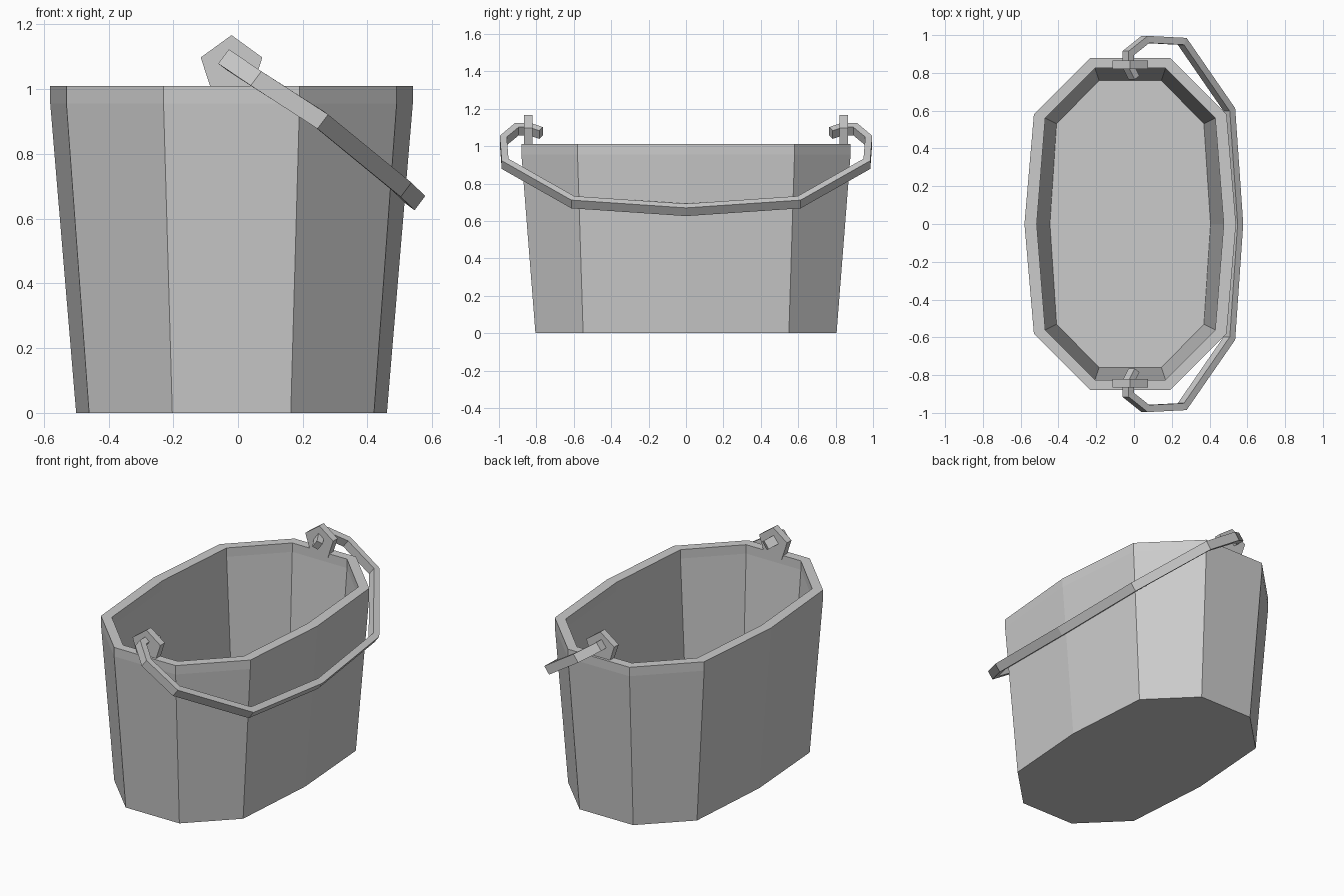
import bpy, bmesh
from mathutils import Vector

cube = bpy.data.objects.get("Cube")
if cube:
    bpy.data.objects.remove(cube, do_unlink=True)

CENTRE_X = -0.02

grey = bpy.data.materials.new("plain grey")
grey.use_nodes = True
colour = (0.6, 0.6, 0.6, 1)
grey.diffuse_color = colour
grey.node_tree.nodes["Principled BSDF"].inputs["Base Color"].default_value = colour


def loft(name, rings):
    """Skin a list of closed rings, capping both ends."""
    bm = bmesh.new()
    loops = [[bm.verts.new(p) for p in ring] for ring in rings]
    for a, b in zip(loops, loops[1:]):
        for i in range(len(a)):
            j = (i + 1) % len(a)
            bm.faces.new((a[i], a[j], b[j], b[i]))
    bm.faces.new(loops[0])
    bm.faces.new(loops[-1])
    bmesh.ops.recalc_face_normals(bm, faces=bm.faces)
    mesh = bpy.data.meshes.new(name)
    bm.to_mesh(mesh)
    bm.free()
    mesh.materials.append(grey)
    obj = bpy.data.objects.new(name, mesh)
    bpy.context.collection.objects.link(obj)
    return obj


def tub_ring(z, tip, corner, end):
    """Ten-sided long ring mirrored from one quarter."""
    quarter = [(tip, 0), corner, end]
    right = [(x, -y) for x, y in reversed(quarter[1:])] + quarter
    left = [(-x, y) for x, y in reversed(right)]
    return [(x + CENTRE_X, y, z) for x, y in right + left]


# Bucket: outer wall, upright rim band, then inner wall down to the floor
outer = (0.56, (0.51, 0.58), (0.21, 0.88))
inner = (0.495, (0.45, 0.56), (0.187, 0.825))
loft("bucket", [
    tub_ring(0, 0.48, (0.44, 0.55), (0.183, 0.805)),
    tub_ring(0.955, *outer),
    tub_ring(1.01, *outer),
    tub_ring(1.01, *inner),
    tub_ring(0.955, *inner),
    tub_ring(0.07, 0.425, (0.39, 0.53), (0.165, 0.76)),
])

# Pentagonal lugs standing on the rim at both ends
for side, name in ((-1, "front_lug"), (1, "back_lug")):
    bpy.ops.mesh.primitive_cylinder_add(vertices=5, radius=0.1, depth=0.044)
    lug = bpy.context.object
    lug.name = name
    for v in lug.data.vertices:
        x, y, z = v.co
        v.co = (x, z, y)
    lug.data.flip_normals()
    lug.location = (CENTRE_X, side * 0.843, 1.067)
    lug.data.materials.append(grey)

# Handle: flat bar swept through both lugs and hanging to one side
half = [(0.0, 0.775, 1.07), (-0.03, 0.835, 1.09), (-0.03, 0.905, 1.09),
        (0.06, 0.977, 1.03), (0.255, 0.967, 0.905), (0.505, 0.605, 0.7)]
path = [Vector(p) for p in half]
path += [Vector((0.547, 0, 0.659))]
path += [Vector((x, -y, z)) for x, y, z in reversed(half)]
normal = Vector((0.6, 0, 0.8)).normalized()
rings = []
for i, p in enumerate(path):
    before = (p - path[i - 1]).normalized() if i else None
    after = (path[i + 1] - p).normalized() if i + 1 < len(path) else None
    before, after = before or after, after or before
    across = normal.cross(before + after).normalized()
    mitre = across.dot(normal.cross(before).normalized())
    w = across * 0.0185 / max(mitre, 0.6)
    h = normal * 0.0275
    rings.append([p + w + h, p - w + h, p - w - h, p + w - h])
loft("handle", rings)
